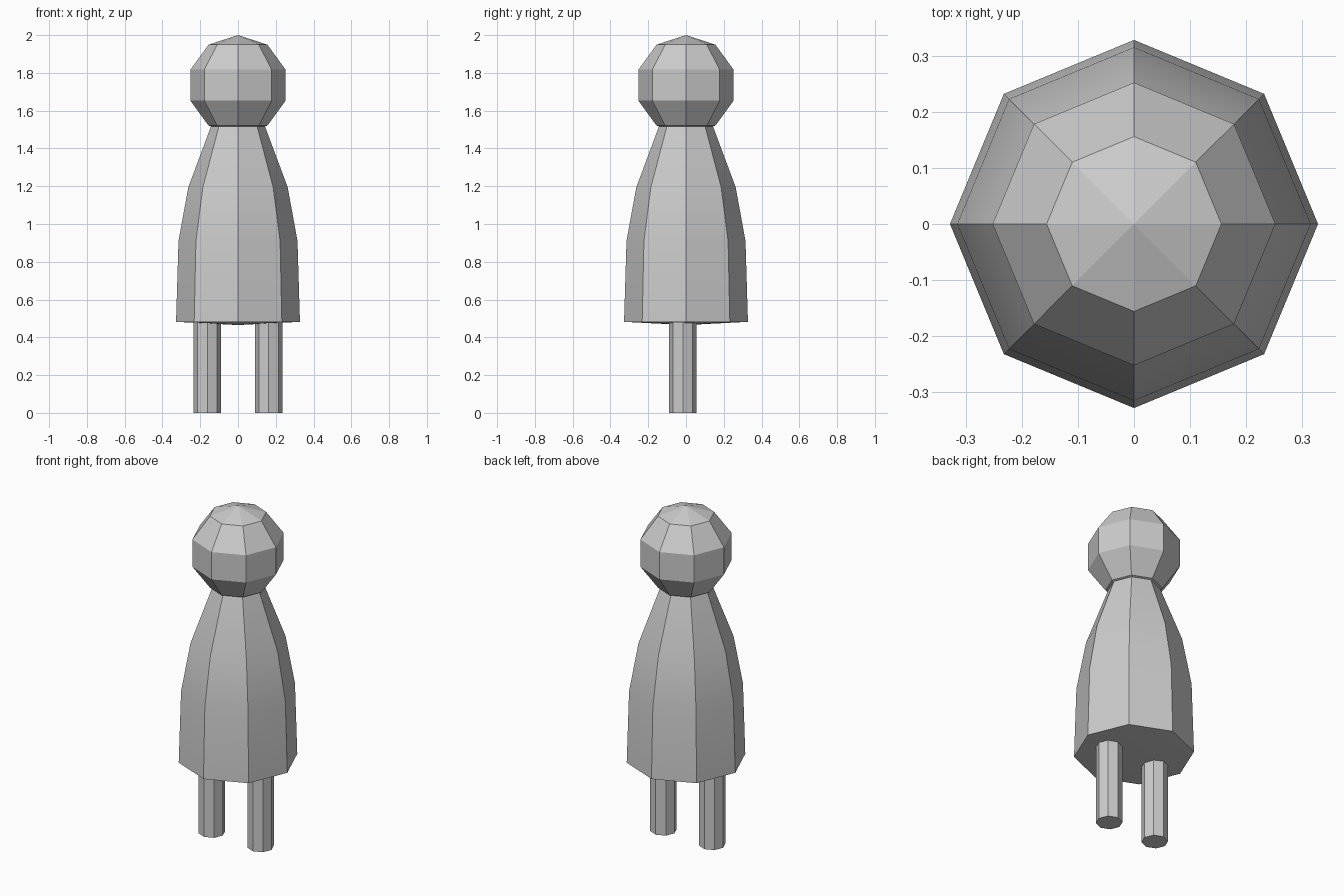
import bpy
import bmesh
import math

if "Cube" in bpy.data.objects:
    bpy.data.objects.remove(bpy.data.objects["Cube"])


def lathe(name, profile, sides=8, centre=(0, 0)):
    """Revolve (radius, z) points; zero radius closes to a single point."""
    bm = bmesh.new()
    cx, cy = centre
    rings = []
    for r, z in profile:
        if r == 0:
            rings.append([bm.verts.new((cx, cy, z))] * sides)
        else:
            rings.append([bm.verts.new((cx + r * math.cos(math.tau * i / sides),
                                        cy + r * math.sin(math.tau * i / sides), z))
                          for i in range(sides)])
    for low, high in zip(rings, rings[1:]):
        for i in range(sides):
            j = (i + 1) % sides
            corners = dict.fromkeys((low[i], low[j], high[j], high[i]))
            bm.faces.new(list(corners))
    bmesh.ops.recalc_face_normals(bm, faces=bm.faces[:])
    mesh = bpy.data.meshes.new(name)
    bm.to_mesh(mesh)
    bm.free()
    obj = bpy.data.objects.new(name, mesh)
    bpy.context.collection.objects.link(obj)
    return obj


# Tapered robe body with a slightly bulging underside
body = lathe("body", [(0, 0.465), (0.328, 0.482), (0.315, 0.91), (0.263, 1.195),
                      (0.143, 1.517), (0, 1.53)])
bpy.context.view_layer.objects.active = body
body.select_set(True)
bpy.ops.object.shade_smooth_by_angle(angle=math.radians(30))

# Faceted ball head
bpy.ops.mesh.primitive_uv_sphere_add(segments=8, ring_count=5, radius=0.265,
                                     location=(0, 0, 1.735))
bpy.context.object.name = "head"

# Two straight octagonal legs
for side, x in (("left", -0.162), ("right", 0.162)):
    bpy.ops.mesh.primitive_cylinder_add(vertices=8, radius=0.073, depth=0.5,
                                        location=(x, -0.017, 0.25),
                                        rotation=(0, 0, 0))
    bpy.context.object.name = side + "_leg"
